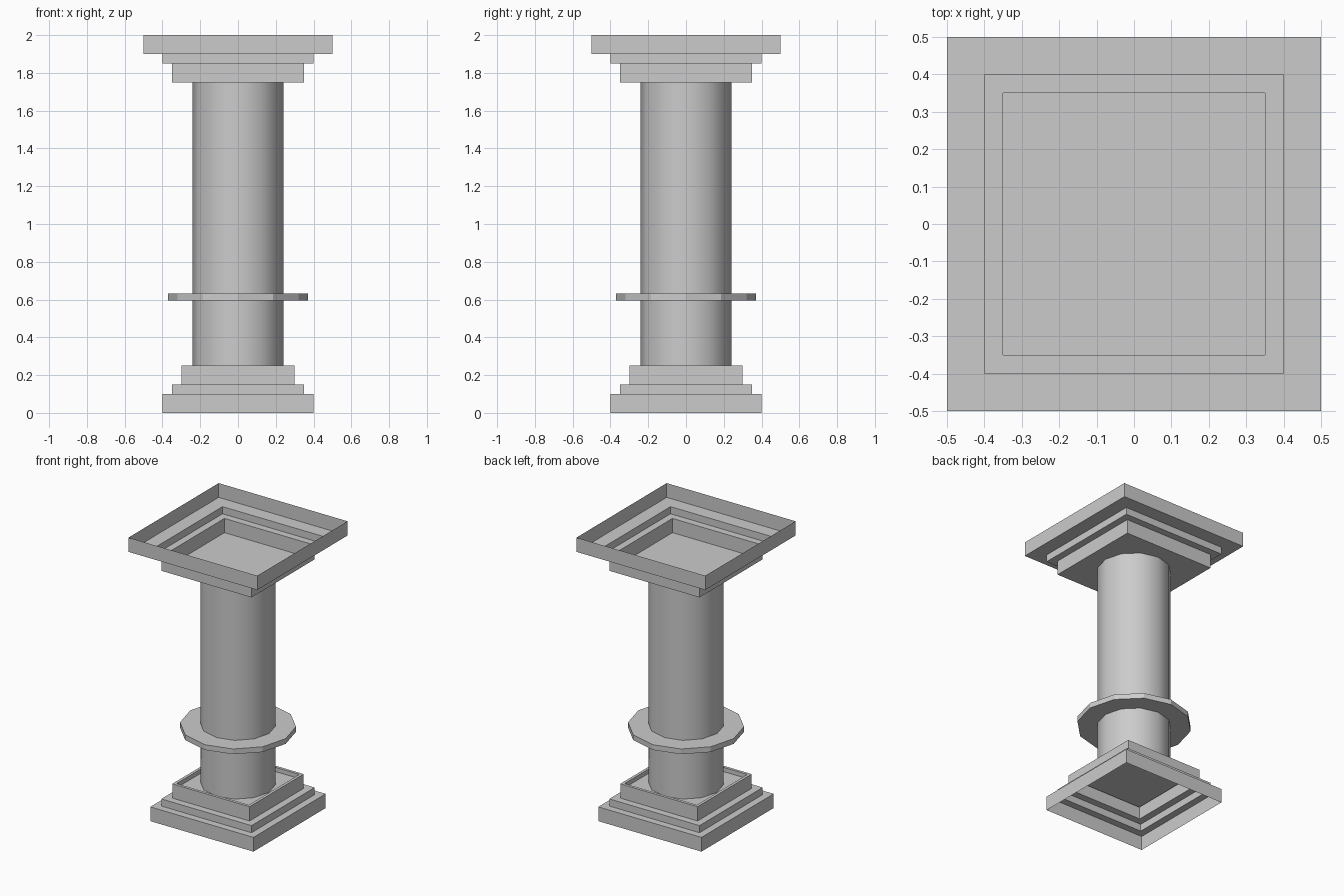
import bpy, bmesh, math

cube = bpy.data.objects.get("Cube")
if cube:
    bpy.data.objects.remove(cube, do_unlink=True)

stone = bpy.data.materials.new("grey_stone")
stone.use_nodes = True
GREY = (0.6, 0.6, 0.6, 1)
stone.diffuse_color = GREY
stone.node_tree.nodes["Principled BSDF"].inputs["Base Color"].default_value = GREY


def ring(bm, sides, radius, z):
    """Closed loop of vertices; four sides are aligned square to the axes."""
    turn = math.pi / 4 if sides == 4 else 0
    r = radius * math.sqrt(2) if sides == 4 else radius
    angles = [turn + math.tau * i / sides for i in range(sides)]
    return [bm.verts.new((r * math.cos(a), r * math.sin(a), z)) for a in angles]


def shell(name, sides, profile, cap_first=False, cap_last=False, closed=False, smooth=False):
    """Sweep a (radius, height) profile around z."""
    bm = bmesh.new()
    loops = [ring(bm, sides, r, z) for r, z in profile]
    pairs = list(zip(loops, loops[1:]))
    if closed:
        pairs.append((loops[-1], loops[0]))
    for a, b in pairs:
        for i in range(sides):
            j = (i + 1) % sides
            bm.faces.new((a[i], a[j], b[j], b[i]))
    if cap_first:
        bm.faces.new(loops[0][::-1])
    if cap_last:
        bm.faces.new(loops[-1])
    bmesh.ops.recalc_face_normals(bm, faces=bm.faces)
    mesh = bpy.data.meshes.new(name)
    bm.to_mesh(mesh)
    bm.free()
    mesh.materials.append(stone)
    obj = bpy.data.objects.new(name, mesh)
    bpy.context.collection.objects.link(obj)
    if smooth:
        bpy.ops.object.select_all(action='DESELECT')
        obj.select_set(True)
        bpy.context.view_layer.objects.active = obj
        bpy.ops.object.shade_smooth_by_angle(angle=math.radians(40))
    return obj


# Stepped pedestal, hollow underneath, with a shallow recess in its top
shell("pedestal", 4, [(0.4, 0), (0.4, 0.1), (0.35, 0.1), (0.35, 0.15), (0.3, 0.15),
                      (0.3, 0.25), (0.28, 0.25), (0.28, 0.22)], cap_last=True)

# Round shaft
shell("shaft", 12, [(0.24, 0.22), (0.24, 1.75)], smooth=True)

# Flat collar around the shaft
shell("collar", 12, [(0.24, 0.595), (0.37, 0.595), (0.37, 0.632), (0.24, 0.632)], closed=True)

# Stepped capital, an open tray
shell("capital", 4, [(0.35, 1.75), (0.35, 1.85), (0.4, 1.85), (0.4, 1.9),
                     (0.5, 1.9), (0.5, 2)], cap_first=True)
